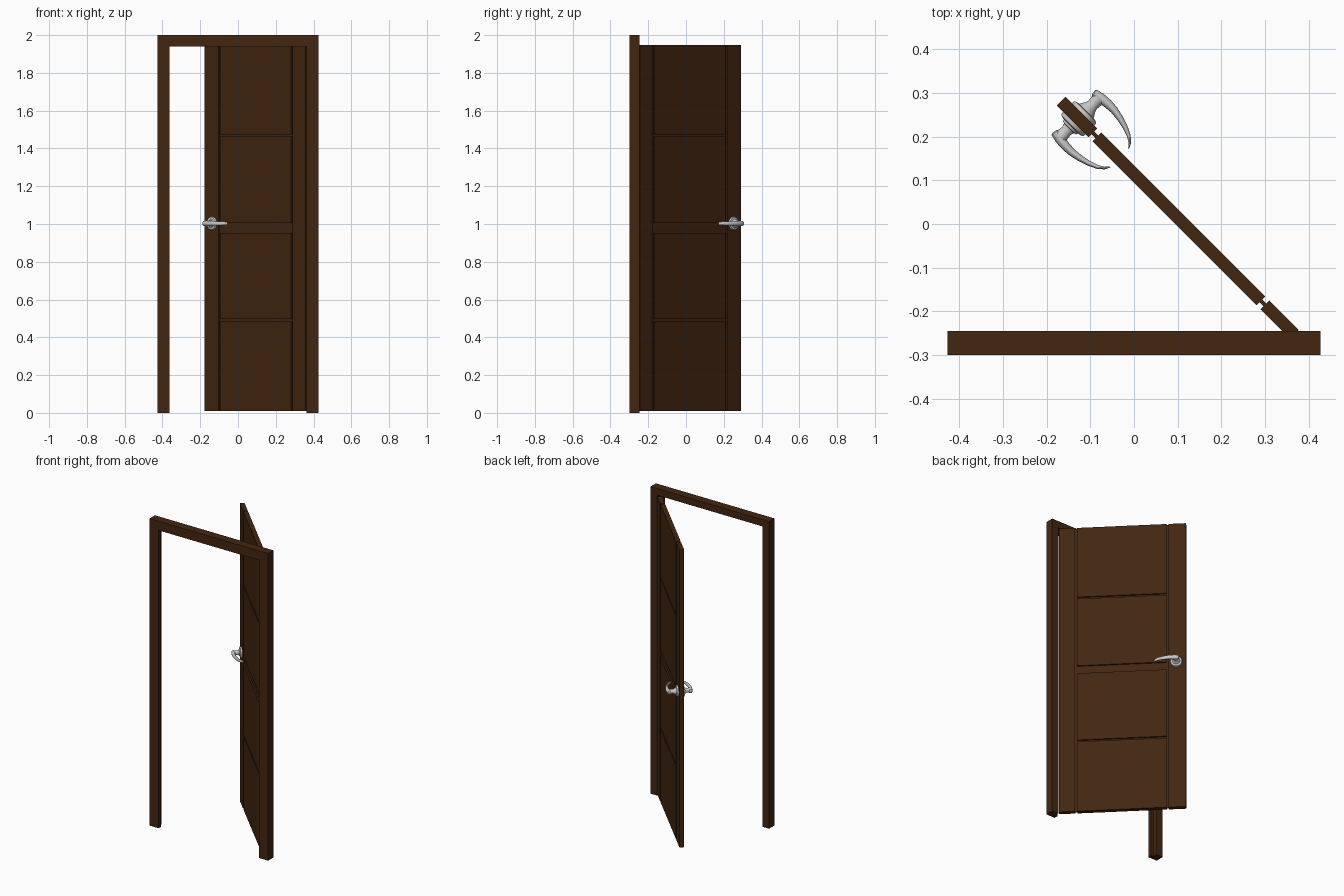
import bpy, bmesh, math
from mathutils import Matrix, Vector

if "Cube" in bpy.data.objects:
    bpy.data.objects.remove(bpy.data.objects["Cube"])

def material(name, rgb):
    m = bpy.data.materials.new(name)
    m.diffuse_color = (*rgb, 1)
    m.use_nodes = True
    m.node_tree.nodes["Principled BSDF"].inputs["Base Color"].default_value = m.diffuse_color
    return m

WOOD = material("dark_brown_wood", (0.056, 0.0195, 0.0055))
METAL = material("satin_silver", (0.58, 0.58, 0.58))

# Door space: x runs along the leaf from the free edge, y through it, z up
S = math.sqrt(0.5)
LEAF = Matrix(((S, S, 0, -0.167), (-S, S, 0, 0.2815), (0, 0, 1, 0), (0, 0, 0, 1)))

def finish(name, bm, mat, matrix=None, smooth=False):
    bmesh.ops.recalc_face_normals(bm, faces=bm.faces)
    me = bpy.data.meshes.new(name)
    bm.to_mesh(me)
    bm.free()
    me.materials.append(mat)
    ob = bpy.data.objects.new(name, me)
    bpy.context.collection.objects.link(ob)
    if matrix:
        ob.matrix_world = matrix
    if smooth:
        bpy.ops.object.select_all(action='DESELECT')
        ob.select_set(True)
        bpy.context.view_layer.objects.active = ob
        bpy.ops.object.shade_smooth_by_angle(angle=math.radians(40))
    return ob

def box(name, x, y, z):
    bm = bmesh.new()
    bmesh.ops.create_cube(bm, size=1)
    for v in bm.verts:
        v.co = [lo + (c + 0.5) * (hi - lo) for c, (lo, hi) in zip(v.co, (x, y, z))]
    finish(name, bm, WOOD, LEAF)

def loft(bm, rings):
    """Skin a list of vertex rings and cap both ends."""
    vr = [[bm.verts.new(p) for p in r] for r in rings]
    n = len(vr[0])
    for a, b in zip(vr, vr[1:]):
        for i in range(n):
            j = (i + 1) % n
            bm.faces.new((a[i], a[j], b[j], b[i]))
    bm.faces.new(vr[0])
    bm.faces.new(vr[-1])

# Door frame: stepped (rebated) section swept round the opening
section = [(0.427, 2.0, -0.30), (0.362, 1.94, -0.30), (0.362, 1.94, -0.274),
           (0.38, 1.956, -0.274), (0.38, 1.956, -0.245), (0.427, 2.0, -0.245)]
bm = bmesh.new()
loft(bm, [[(-x, y, 0) for x, z, y in section], [(-x, y, z) for x, z, y in section],
          [(x, y, z) for x, z, y in section], [(x, y, 0) for x, z, y in section]])
finish("door_frame", bm, WOOD)

# Door leaf: thin core with thick stiles and panels leaving grooves between
T, Z0, Z1, W = 0.014, 0.01, 1.948, 0.756
box("door_core", (0.05, 0.72), (-0.0045, 0.0045), (Z0, Z1))
box("free_stile", (0, 0.103), (-T, T), (Z0, Z1))
box("hinge_stile", (0.66, W), (-T, T), (Z0, Z1))
for i, z in enumerate([(Z0, 0.485), (0.497, 0.953), (1.005, 1.463), (1.475, Z1)]):
    box(f"door_panel_{i + 1}", (0.116, 0.647), (-T, T), z)

# Handles: turned rose and neck, plus a tapering curved lever, on both faces
HZ, SEG = 1.003, 32
rose = [(0.036, 0.008), (0.036, 0.019), (0.033, 0.023), (0.023, 0.025), (0.021, 0.030),
        (0.016, 0.034), (0.0135, 0.042), (0.0145, 0.052), (0.016, 0.062)]
lever = [(0.038, 0.0635, 0.006, 0.008), (0.041, 0.064, 0.0095, 0.0125),
         (0.060, 0.0665, 0.0115, 0.0145), (0.080, 0.0685, 0.0105, 0.014),
         (0.100, 0.0685, 0.009, 0.013), (0.122, 0.0650, 0.0075, 0.012),
         (0.145, 0.0590, 0.006, 0.011), (0.165, 0.0510, 0.0045, 0.010),
         (0.179, 0.0410, 0.003, 0.009), (0.186, 0.0300, 0.0012, 0.008)]
ring = [2 * math.pi * i / SEG for i in range(SEG)]
for side, s in (("front", -1), ("back", 1)):
    off = 0.003
    bm = bmesh.new()
    loft(bm, [[(0.057 + r * math.cos(a), s * n + (off if n > 0.03 else 0), HZ + r * math.sin(a))
               for a in ring] for r, n in rose])
    finish(f"{side}_handle_rose", bm, METAL, LEAF, True)
    bm = bmesh.new()
    rings = []
    for i, (u, n, hw, hh) in enumerate(lever):
        p, q = lever[max(i - 1, 0)], lever[min(i + 1, len(lever) - 1)]
        t = Vector((q[0] - p[0], q[1] - p[1])).normalized()
        rings.append([(u - t.y * hw * math.cos(a), s * (n + t.x * hw * math.cos(a)) + off,
                       HZ + hh * math.sin(a)) for a in ring])
    loft(bm, rings)
    finish(f"{side}_handle_lever", bm, METAL, LEAF, True)
